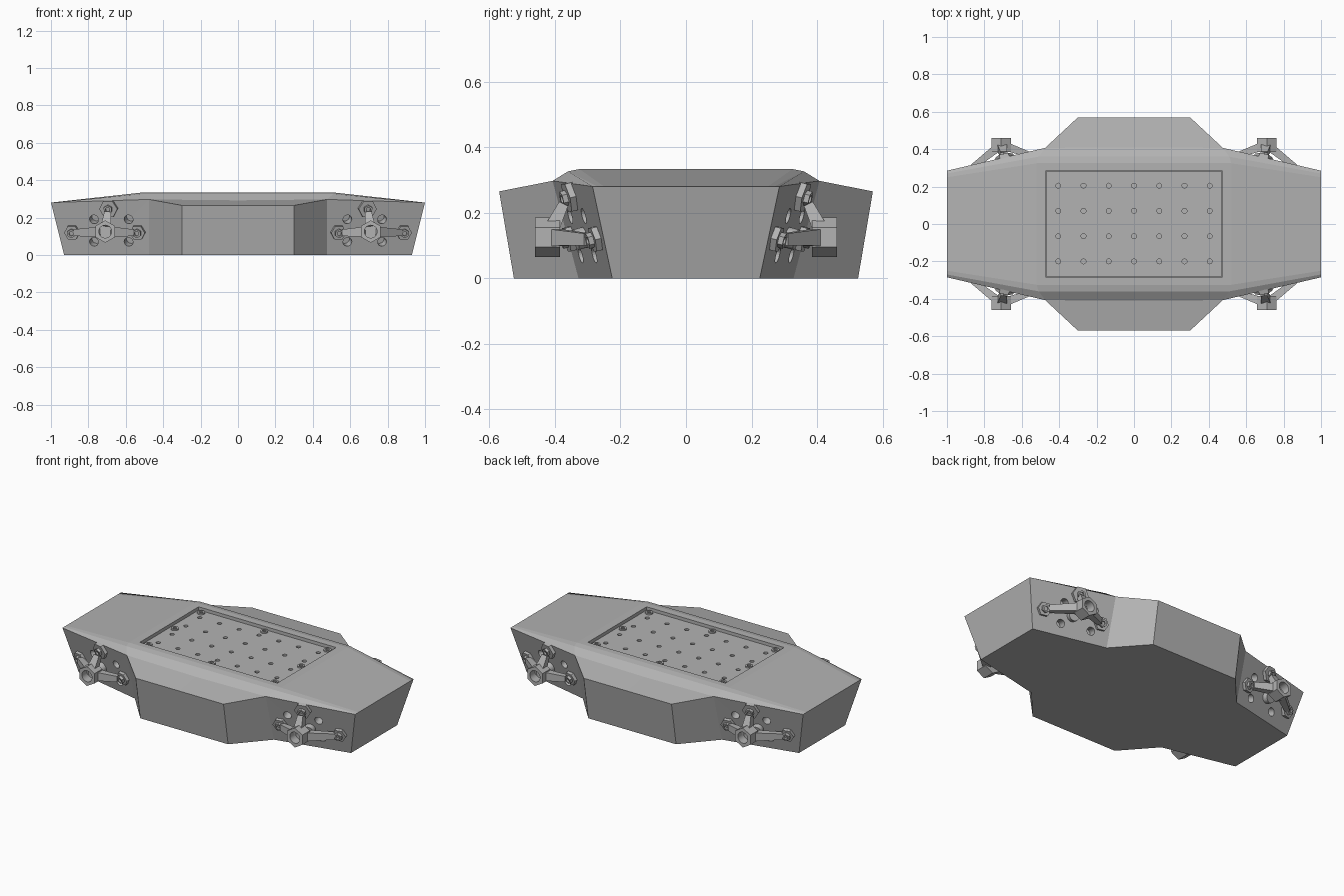
import bpy, bmesh
from math import cos, sin, pi, radians
from mathutils import Vector as V

if "Cube" in bpy.data.objects:
    bpy.data.objects.remove(bpy.data.objects["Cube"])

grey = bpy.data.materials.new("matte grey")
grey.use_nodes = True
grey.diffuse_color = (0.45, 0.45, 0.45, 1)
grey.node_tree.nodes["Principled BSDF"].inputs["Base Color"].default_value = (0.45, 0.45, 0.45, 1)


def finish(bm, name, mirror=False, angle=None):
    bmesh.ops.remove_doubles(bm, verts=bm.verts, dist=0.0002)
    bmesh.ops.recalc_face_normals(bm, faces=bm.faces)
    me = bpy.data.meshes.new(name)
    bm.to_mesh(me)
    bm.free()
    me.materials.append(grey)
    ob = bpy.data.objects.new(name, me)
    bpy.context.collection.objects.link(ob)
    bpy.ops.object.select_all(action='DESELECT')
    ob.select_set(True)
    bpy.context.view_layer.objects.active = ob
    if mirror:
        m = ob.modifiers.new("mirror", 'MIRROR')
        m.use_axis = (True, True, False)
        m.use_mirror_merge = False
        bpy.ops.object.modifier_apply(modifier=m.name)
    if angle:
        bpy.ops.object.shade_smooth_by_angle(angle=radians(angle))
    return ob


def cut(ob, cutter):
    cutter.hide_render = True
    m = ob.modifiers.new("cut", 'BOOLEAN')
    m.object, m.operation, m.solver = cutter, 'DIFFERENCE', 'EXACT'
    bpy.context.view_layer.objects.active = ob
    bpy.ops.object.modifier_apply(modifier=m.name)
    bpy.data.objects.remove(cutter)


def box(bm, lo, hi):
    r = bmesh.ops.create_cube(bm, size=1)
    for v in r["verts"]:
        v.co = V([l + (c + 0.5) * (h - l) for l, h, c in zip(lo, hi, v.co)])


def turned(bm, base, axis, rings, hexagon=False, phase=0, n=24):
    """Closed solid from (radius, height) rings; the first two may be hexagonal."""
    z = V(axis).normalized()
    x = V((1, 0, 0)) if z.z > 0.9 else V((0, 0, 1))
    x = (x - z * x.dot(z)).normalized()
    y = z.cross(x)
    loops = []
    for i, (r, h) in enumerate(rings):
        loop = []
        for k in range(n):
            a = 2 * pi * k / n
            flat = cos(pi / 6) / cos(a % (pi / 3) - pi / 6) if hexagon and i < 2 else 1
            d = x * cos(a + phase) + y * sin(a + phase)
            loop.append(bm.verts.new(V(base) + d * r * flat + z * h))
        loops.append(loop)
    for a, b in zip(loops, loops[1:]):
        for k in range(n):
            bm.faces.new((a[k - 1], a[k], b[k], b[k - 1]))
    bm.faces.new(loops[0])
    bm.faces.new(loops[-1])


def strut(bm, p, q, side, w0, w1, t0, t1):
    """Tapered bar from p to q, wide along side."""
    d = (q - p).normalized()
    s = (V(side) - d * d.dot(V(side))).normalized()
    u = d.cross(s)
    ends = [[bm.verts.new(c + s * w * a + u * t * b)
             for a, b in ((-1, -1), (1, -1), (1, 1), (-1, 1))]
            for c, w, t in ((p, w0 / 2, t0 / 2), (q, w1 / 2, t1 / 2))]
    for e in ends:
        bm.faces.new(e)
    for k in range(4):
        bm.faces.new((ends[0][k - 1], ends[0][k], ends[1][k], ends[1][k - 1]))


# Sloping flank beside each end of the hull
normal = V((0.225, 1, -0.27)).normalized()


def flank(x, z):
    return V((x, 0.225 + 0.225 * (0.93 - x) + 0.27 * z, z))


# Hull: one quarter, repeated by sign
tip, tip_low = (1, 0.285, 0.28), (0.93, 0.225, 0)
joint, joint_low = (0.475, 0.407, 0.297), (0.475, 0.328, 0)
pod, pod_low = (0.3, 0.57, 0.265), (0.3, 0.525, 0)
rows = [[(0, 0, 0.333), (0.52, 0, 0.333), (1, 0, 0.28)],
        [(0, 0.325, 0.333), (0.52, 0.325, 0.333), (1, 0.25, 0.28)],
        [(0, 0.36, 0.326), (0.51, 0.36, 0.326), (1, 0.27, 0.28)],
        [(0, 0.41, 0.292), joint, tip]]
faces = [(a[i], a[i + 1], b[i + 1], b[i]) for a, b in zip(rows, rows[1:]) for i in (0, 1)]
pod_mid, pod_mid_low, tip_mid_low = (0, 0.57, 0.265), (0, 0.525, 0), (0.93, 0, 0)
faces += [(rows[3][0], joint, pod, pod_mid), (pod_mid, pod, pod_low, pod_mid_low),
          (pod, joint, joint_low, pod_low), (joint, tip, tip_low, joint_low),
          tuple(r[2] for r in rows) + (tip_low, tip_mid_low),
          ((0, 0, 0), tip_mid_low, tip_low, joint_low, pod_low, pod_mid_low)]
bm = bmesh.new()
for sx in (1, -1):
    for sy in (1, -1):
        for f in faces:
            bm.faces.new([bm.verts.new((x * sx, y * sy, z)) for x, y, z in f])
hull = finish(bm, "hull")

# Deck pocket and flank holes
bm = bmesh.new()
box(bm, (-0.47, -0.287, 0.28), (0.47, 0.287, 0.4))
cut(hull, finish(bm, "pocket_cutter"))
bm = bmesh.new()
for x in (0.585, 0.77):
    for z in (0.07, 0.19):
        turned(bm, flank(x, z) - normal * 0.06, normal, [(0.024, 0), (0.024, 0.1)])
cut(hull, finish(bm, "flank_hole_cutter", mirror=True))
bpy.ops.object.shade_smooth_by_angle(angle=radians(35))

# Deck plate with its grid of holes
bm = bmesh.new()
box(bm, (-0.467, -0.284, 0.28), (0.467, 0.284, 0.315))
plate = finish(bm, "deck_plate")
bm = bmesh.new()
for i in range(-3, 4):
    for j in range(4):
        deep = abs(i) == 3 and j in (0, 2)
        turned(bm, (i * 0.135, -0.2 + j * 0.135, 0.27 if deep else 0.305), (0, 0, 1),
               [(0.013, 0), (0.013, 0.06)], n=16)
cut(plate, finish(bm, "deck_hole_cutter"))

# Deck screws
bm = bmesh.new()
for x in (-0.432, 0, 0.432):
    for y in (-0.257, 0, 0.257):
        if x or y:
            turned(bm, (x, y, 0.313), (0, 0, 1),
                   [(0.022, 0), (0.022, 0.01), (0.011, 0.01), (0.011, 0.003)])
finish(bm, "deck_screws", angle=30)

# Tripod brackets: hub, feet, bolts, arms
hub = V((0.71, 0.385, 0.125))
feet = [(0.535, 0.122, 0.042), (0.885, 0.122, 0.042), (0.69, 0.25, 0.05)]
bm = bmesh.new()
turned(bm, hub, (0, 1, 0), [(0.06, 0), (0.06, 0.075), (0.034, 0.075), (0.034, 0.02)], hexagon=True)
finish(bm, "bracket_hubs", mirror=True, angle=30)

foot_bm, bolt_bm, arm_bm = bmesh.new(), bmesh.new(), bmesh.new()
for x, z, r in feet:
    p = flank(x, z)
    turned(foot_bm, p - normal * 0.005, normal, [(r, 0), (r, 0.024)], hexagon=True, phase=pi / 6)
    turned(bolt_bm, p + normal * 0.015, normal,
           [(0.024, 0), (0.024, 0.02), (0.012, 0.02), (0.012, 0.01)], hexagon=True)
    end = hub + V((0, 0.042, 0))
    toward = (end - p).normalized()
    side = (0, 0, 1) if z < 0.2 else (1, 0, 0)
    strut(arm_bm, p + normal * 0.015 + toward * 0.025, end - toward * 0.035, side,
          0.036, 0.052, 0.03, 0.045)
finish(foot_bm, "bracket_feet", mirror=True)
finish(bolt_bm, "bracket_bolts", mirror=True, angle=30)
finish(arm_bm, "bracket_arms", mirror=True)

# Shaft stub behind each hub
bm = bmesh.new()
turned(bm, flank(0.71, 0.125) - normal * 0.01, normal, [(0.032, 0), (0.032, 0.04)])
finish(bm, "shaft_stubs", mirror=True, angle=30)
